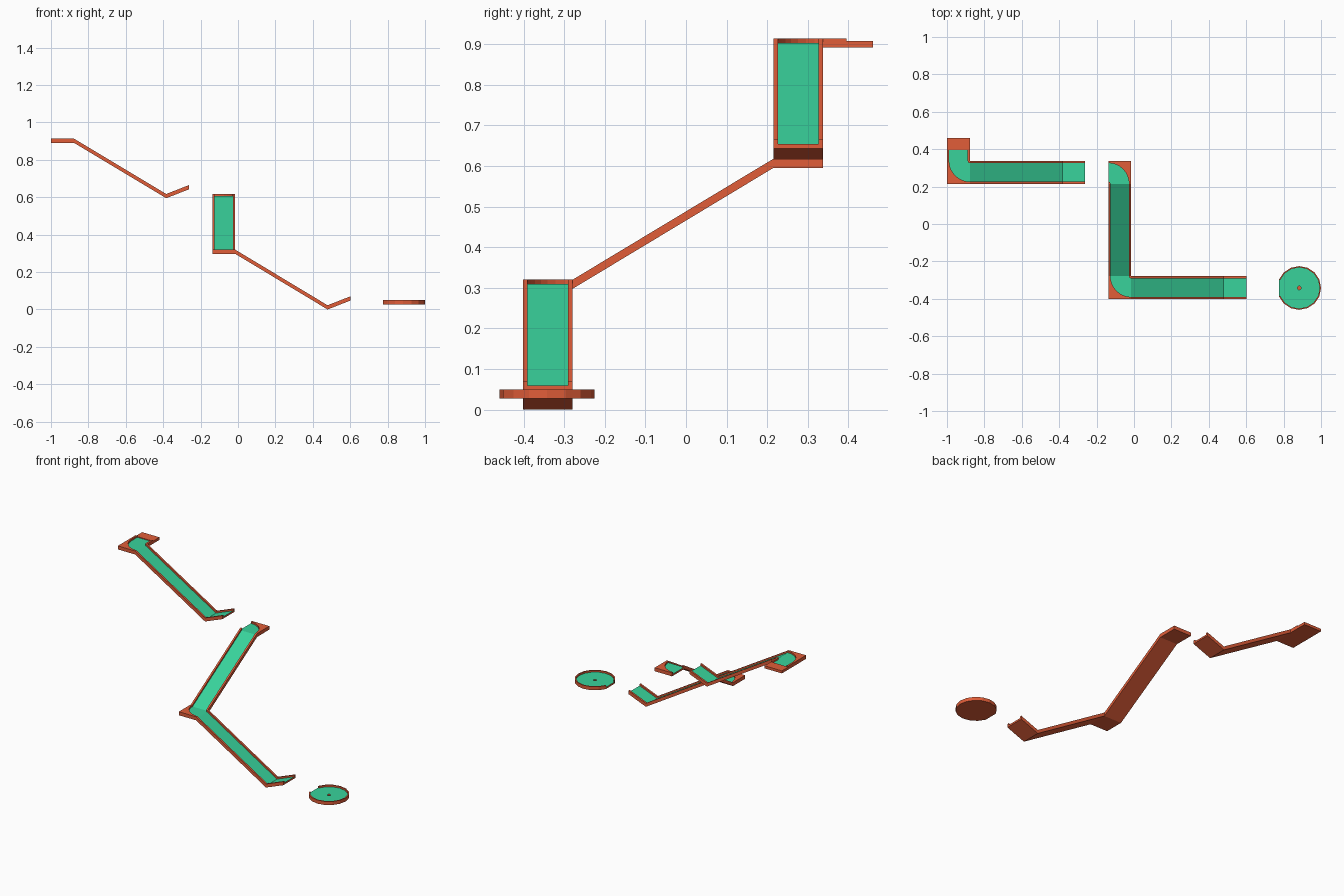
import bpy, bmesh
from math import sin, cos, radians

if "Cube" in bpy.data.objects:
    bpy.data.objects.remove(bpy.data.objects["Cube"])

W = 0.1225      # track width
T = 0.0115      # wall and floor thickness
H = 0.0225      # total track height
DROP, RISE, RUN = 0.296, 0.048, 0.494


def material(name, rgb):
    m = bpy.data.materials.new(name)
    m.diffuse_color = (*rgb, 1)
    m.use_nodes = True
    m.node_tree.nodes["Principled BSDF"].inputs["Base Color"].default_value = m.diffuse_color
    return m


ORANGE = material("orange", (0.75, 0.11, 0.04))
GREEN = material("green", (0.04, 0.65, 0.33))


def finish(name, bm):
    bmesh.ops.recalc_face_normals(bm, faces=bm.faces)
    me = bpy.data.meshes.new(name)
    bm.to_mesh(me)
    bm.free()
    me.materials.append(ORANGE)
    me.materials.append(GREEN)
    ob = bpy.data.objects.new(name, me)
    bpy.context.collection.objects.link(ob)


def loft(bm, rings, green=None, caps=True):
    vs = [[bm.verts.new(p) for p in r] for r in rings]
    n = len(vs[0])
    for a, b in zip(vs, vs[1:]):
        for i in range(n):
            j = (i + 1) % n
            f = bm.faces.new((a[i], a[j], b[j], b[i]))
            f.material_index = int(i == green)
    if caps:
        return bm.faces.new(vs[0][::-1]), bm.faces.new(vs[-1])


def prism(bm, pts, z0, z1, green=False):
    top = loft(bm, [[(x, y, z) for x, y in pts] for z in (z0, z1)])[1]
    top.material_index = int(green)


def rect(x0, x1, y0, y1):
    return [(x0, y0), (x1, y0), (x1, y1), (x0, y1)]


def trough(name, start, length, dz, along):
    # U section swept in +x or -y; start is the section's low-coordinate corner
    x, y, z = start
    sec = [(0, 0), (W, 0), (W, H), (W - T, H), (W - T, T), (T, T), (T, H), (0, H)]
    rings = []
    for d, h in ((0, 0), (length, dz)):
        if along == "x":
            rings.append([(x + d, y + w, z + h + k) for w, k in sec])
        else:
            rings.append([(x + w, y - d, z + h + k) for w, k in sec])
    bm = bmesh.new()
    loft(bm, rings, green=4)
    finish(name, bm)


def corner(name, x, y, z, s):
    # (x, y) is the inside corner; s gives the direction it faces
    def arc(r):
        return [(x - s * r * cos(radians(a)), y - s * r * sin(radians(a)))
                for a in [90 * i / 8 for i in range(9)]]
    o = s * W
    bm = bmesh.new()
    prism(bm, [(x, y), (x - o, y), (x - o, y - o), (x, y - o)], z, z + T, True)
    prism(bm, arc(W - T) + [(x, y - o), (x - o, y - o), (x - o, y)], z + T, z + H)
    prism(bm, [(x, y)] + arc(T), z + T, z + H)
    finish(name, bm)


# first course: start tile, corner, ramp, launch lip
X1, Y1, Z1 = -1 + W, 0.215, 0.891
YT = Y1 + W
bm = bmesh.new()
prism(bm, rect(-1, X1, YT, 0.46), Z1, Z1 + T, True)
for x0 in (-1, X1 - T):
    prism(bm, rect(x0, x0 + T, YT, 0.395), Z1 + T, Z1 + H)
prism(bm, rect(-1, X1, 0.395, 0.46), Z1 + T, Z1 + 0.0165)
finish("start_tile", bm)
corner("upper_corner", X1, YT, Z1, 1)
trough("upper_ramp", (X1, Y1, Z1), RUN, -DROP, "x")
trough("upper_launch_lip", (X1 + RUN, Y1, Z1 - DROP), W, RISE, "x")

# second course: landing corner, ramp, corner, ramp, launch lip
X2, Z2 = -0.1375, 0.595
Y3 = Y1 - RUN
Z3, XE = 0.2975, X2 + W
corner("landing_corner", X2, Y1, Z2, -1)
trough("middle_ramp", (X2, Y1, Z2), RUN, Z3 - Z2, "y")
corner("lower_corner", XE, Y3, Z3, 1)
trough("lower_ramp", (XE, Y3 - W, Z3), RUN, -Z3, "x")
trough("lower_launch_lip", (XE + RUN, Y3 - W, 0), W, RISE, "x")

# round target tile with a cup and an open side facing the lip
CX, CY, R, ZB = 0.883, -0.342, 0.117, 0.0275


def ring(r):
    return [(CX + r * cos(radians(22.5 * i)), CY + r * sin(radians(22.5 * i)))
            for i in range(-7, 8)]


bm = bmesh.new()
loft(bm, [[(x, y, z) for x, y in ring(r)] for r, z in
          ((R, ZB), (R, ZB + T), (0.01, ZB + T), (0.01, ZB + 0.002))])
for f in bm.faces:
    if len(f.verts) == 4 and all(abs(v.co.z - ZB - T) < 1e-5 for v in f.verts):
        f.material_index = 1
prism(bm, ring(R) + ring(R - 0.007)[::-1], ZB + T, ZB + H)
finish("target_tile", bm)
